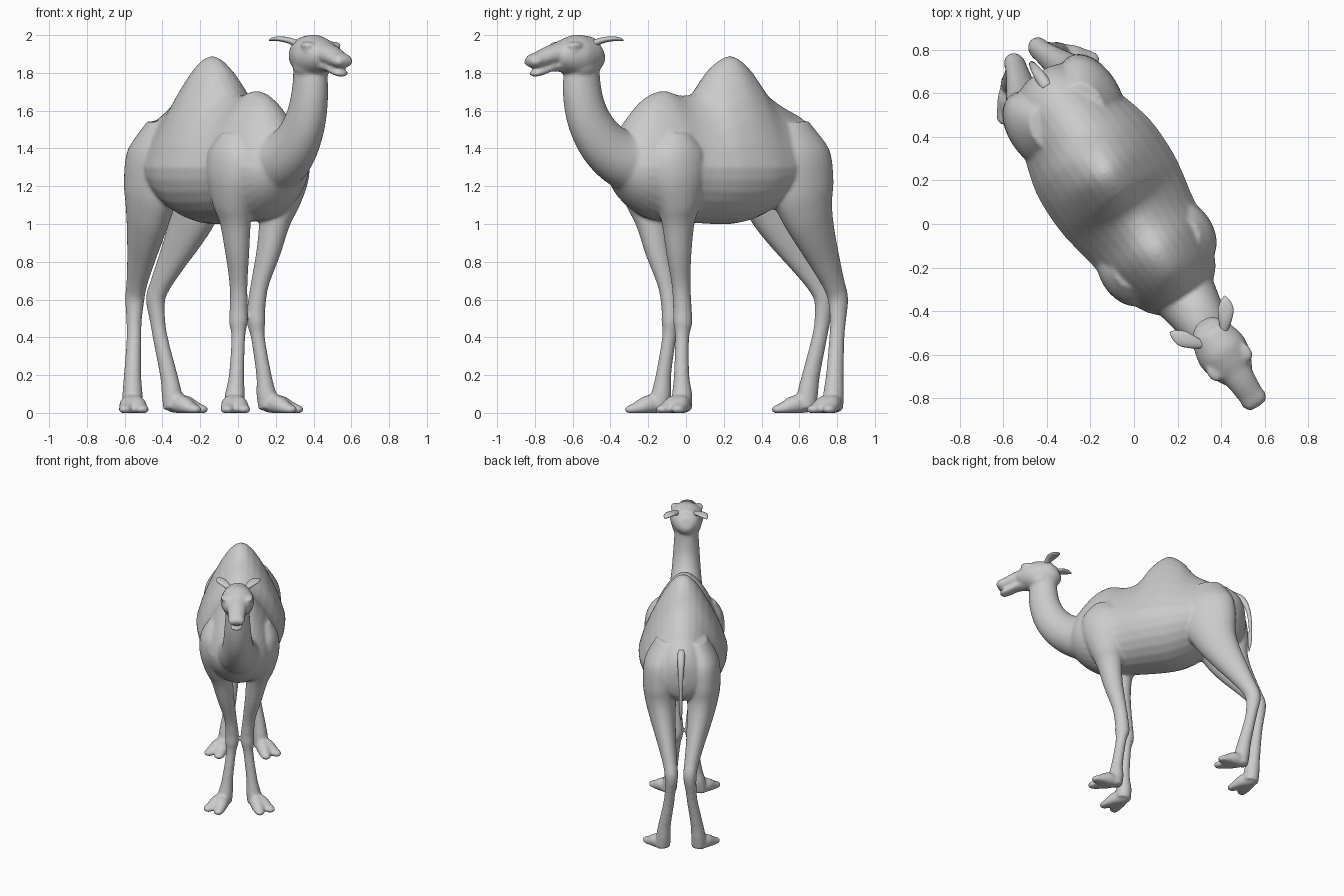
import bpy, bmesh, math
from mathutils import Vector, Matrix

ANGLE = math.atan2(-0.834, 0.552)          # heading of the animal
PLACE = Matrix.Translation((0.012, 0.008, 0)) @ Matrix.Rotation(ANGLE, 4, 'Z')
N = 28                                     # points per ring


def spline(rows, n=5):
    """Catmull-Rom interpolation of rows of numbers."""
    out = []
    for i in range(len(rows) - 1):
        p0, p1, p2, p3 = (rows[max(i - 1, 0)], rows[i], rows[i + 1],
                          rows[min(i + 2, len(rows) - 1)])
        for k in range(n):
            t = k / n
            out.append([0.5 * (2 * b + (c - a) * t + (2 * a - 5 * b + 4 * c - d) * t * t
                               + (3 * b - a - 3 * c + d) * t ** 3)
                        for a, b, c, d in zip(p0, p1, p2, p3)])
    out.append(list(rows[-1]))
    return out


def loft(bm, rings):
    """Closed skin over a list of rings."""
    vs = [[bm.verts.new((p[0], p[1], max(p[2], 0))) for p in r] for r in rings]
    faces = [bm.faces.new(vs[0][::-1]), bm.faces.new(vs[-1])]
    for a, b in zip(vs, vs[1:]):
        for i in range(N):
            j = (i + 1) % N
            faces.append(bm.faces.new((a[i], a[j], b[j], b[i])))
    bmesh.ops.recalc_face_normals(bm, faces=faces)


def tube(bm, rows, side=None, sign=1, n=5):
    """Elliptical tube; rows are (x, y, z, radius across, radius sideways)."""
    rows = spline(rows, n)
    pts = [Vector((r[0], r[1] * sign, r[2])) for r in rows]
    rings = []
    for i, (p, r) in enumerate(zip(pts, rows)):
        t = (pts[min(i + 1, len(pts) - 1)] - pts[max(i - 1, 0)]).normalized()
        v = Vector(side) if side else Vector((0, 0, 1)).cross(t).normalized()
        u = v.cross(t).normalized()
        rings.append([p + u * r[3] * math.sin(a) + v * r[4] * math.cos(a)
                      for a in (2 * math.pi * k / N for k in range(N))])
    loft(bm, rings)


def ball(bm, c, r):
    bmesh.ops.create_uvsphere(bm, u_segments=24, v_segments=16, radius=1,
                              matrix=Matrix.Translation(c) @ Matrix.Diagonal((*r, 1)))


def finish(name, bm):
    me = bpy.data.meshes.new(name)
    bm.to_mesh(me)
    bm.free()
    for p in me.polygons:
        p.use_smooth = True
    ob = bpy.data.objects.new(name, me)
    bpy.context.collection.objects.link(ob)
    ob.matrix_world = PLACE
    return ob


bm = bmesh.new()
Y = (0, 1, 0)

# trunk with hump: x, bottom, top, half width, narrowing of the upper half
trunk = [(-.82, 1.26, 1.40, .05, 0), (-.79, 1.16, 1.48, .13, .1), (-.70, 1.10, 1.565, .21, .15),
         (-.58, 1.11, 1.625, .25, .2), (-.47, 1.06, 1.70, .285, .3), (-.37, 1.02, 1.83, .31, .4),
         (-.27, 1.0, 1.89, .318, .42), (-.16, 1.0, 1.83, .315, .4), (-.06, 1.005, 1.705, .30, .35),
         (.04, 1.01, 1.68, .28, .35), (.16, 1.015, 1.705, .265, .35), (.27, 1.04, 1.66, .235, .3),
         (.37, 1.11, 1.55, .19, .2), (.45, 1.2, 1.43, .11, 0)]
rings = []
for x, zb, zt, w, k in spline(trunk):
    zc = min(max(1.3, zb + .08), zt - .06)
    ring = []
    for i in range(N):
        a = 2 * math.pi * i / N
        s = math.sin(a)
        h = zt - zc if s > 0 else zc - zb
        ring.append((x, w * math.cos(a) * (1 - k * max(s, 0)), zc + h * s))
    rings.append(ring)
loft(bm, rings)

# neck
tube(bm, [(.28, 0, 1.33, .21, .18), (.42, 0, 1.35, .155, .145), (.53, 0, 1.42, .135, .12),
          (.61, 0, 1.52, .122, .105), (.655, 0, 1.63, .112, .096), (.672, 0, 1.75, .104, .088),
          (.665, 0, 1.88, .09, .085)], Y)
# cranium, upper muzzle, lower jaw
tube(bm, [(.555, 0, 1.91, .04, .04), (.585, 0, 1.90, .083, .08), (.64, 0, 1.895, .102, .105),
          (.71, 0, 1.89, .112, .12), (.78, 0, 1.89, .092, .108), (.84, 0, 1.89, .065, .08)], Y)
tube(bm, [(.78, 0, 1.905, .07, .085), (.87, 0, 1.893, .053, .068), (.94, 0, 1.872, .044, .06),
          (.985, 0, 1.86, .037, .06), (1.01, 0, 1.85, .02, .04)], Y)
tube(bm, [(.76, 0, 1.855, .06, .07), (.86, 0, 1.835, .028, .05), (.93, 0, 1.808, .021, .046),
          (.975, 0, 1.797, .018, .042), (.99, 0, 1.797, .008, .025)], Y)

fore = [(.17, .15, 1.48, .08, .07), (.17, .17, 1.38, .155, .105), (.165, .17, 1.25, .16, .115),
        (.15, .15, 1.1, .12, .098), (.14, .125, 1.0, .09, .078), (.12, .1, .85, .07, .062),
        (.085, .068, .68, .052, .046), (.07, .056, .56, .05, .047), (.067, .056, .48, .052, .048),
        (.075, .062, .4, .038, .036), (.095, .087, .2, .041, .04), (.1, .1, .1, .054, .052),
        (.11, .11, .02, .055, .055)]
hind = [(-.58, .10, 1.54, .11, .08), (-.59, .15, 1.38, .195, .115), (-.62, .155, 1.2, .192, .122),
        (-.66, .148, 1.07, .155, .108), (-.72, .13, .95, .122, .09), (-.81, .1, .8, .086, .066),
        (-.88, .076, .68, .062, .052), (-.912, .066, .6, .056, .048), (-.905, .075, .48, .043, .039),
        (-.89, .086, .38, .041, .039), (-.86, .115, .2, .048, .045), (-.845, .125, .1, .056, .052),
        (-.835, .13, .02, .055, .055)]
for sg in (1, -1):
    # legs with two splayed toes each
    for leg in (fore, hind):
        tube(bm, leg, Y, sg)
        x, y = leg[-1][0] - .01, leg[-1][1]
        for dx, dy in ((.19, .045), (.13, .135)):
            tube(bm, [(x - .02, y, .03, .03, .03), (x + dx * .3, y + dy * .3, .045, .05, .05),
                      (x + dx * .7, y + dy * .7, .022, .034, .04),
                      (x + dx * .93, y + dy * .93, .015, .022, .03),
                      (x + dx, y + dy, .01, .01, .012)], None, sg)
    # brow and cheek
    ball(bm, (.77, sg * .085, 1.945), (.05, .032, .02))
    ball(bm, (.785, sg * .088, 1.915), (.022, .022, .018))
    ball(bm, (.69, sg * .05, 1.835), (.075, .055, .055))
    # nostril rim
    ball(bm, (.975, sg * .032, 1.882), (.03, .016, .014))

body = finish("camel_body", bm)
rm = body.modifiers.new("blend", 'REMESH')
rm.mode = 'VOXEL'
rm.voxel_size = 0.01
rm.use_smooth_shade = True
sm = body.modifiers.new("soften", 'SMOOTH')
sm.factor = 0.5
sm.iterations = 7

# ears
bm = bmesh.new()
for sg in (1, -1):
    tube(bm, [(.635, .06, 1.955, .018, .018), (.60, .09, 1.972, .016, .03),
              (.56, .12, 1.98, .013, .036), (.525, .14, 1.978, .01, .022),
              (.505, .15, 1.972, .003, .003)], None, sg)
finish("ears", bm)

# tail
bm = bmesh.new()
tube(bm, [(-.74, 0, 1.50, .03, .03), (-.81, 0, 1.455, .024, .026), (-.855, 0, 1.36, .016, .018),
          (-.872, 0, 1.22, .012, .013), (-.868, 0, 1.1, .013, .013), (-.86, 0, 1.02, .003, .003)], Y)
finish("tail", bm)
